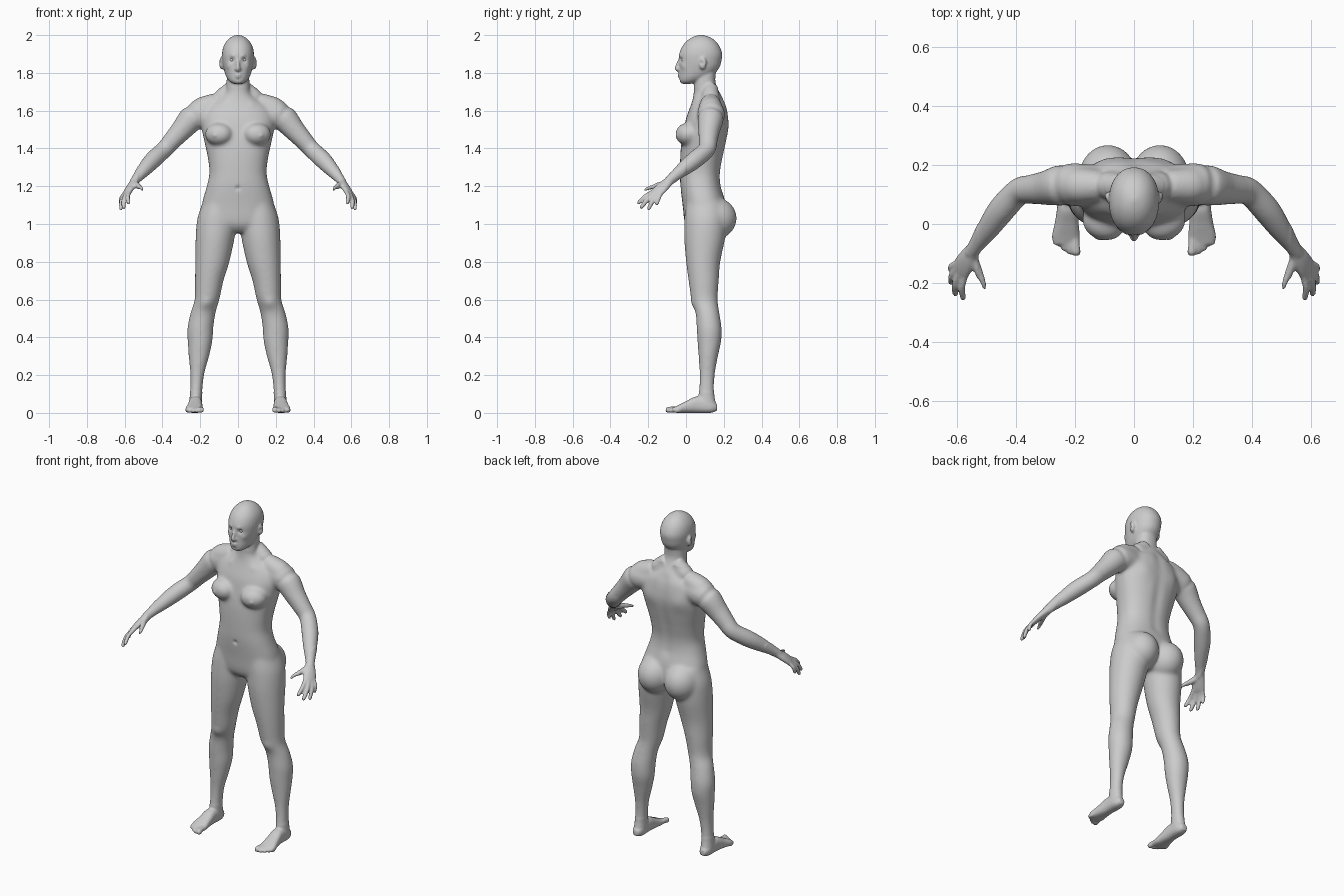
import bpy, bmesh, math
from mathutils import Vector, Matrix

bm = bmesh.new()
X, Y, Z = Vector((1, 0, 0)), Vector((0, 1, 0)), Vector((0, 0, 1))


def spline(rows, steps=5):
    """Catmull-Rom interpolation of section rows."""
    out = []
    for i in range(len(rows) - 1):
        a, b, c, d = rows[max(i - 1, 0)], rows[i], rows[i + 1], rows[min(i + 2, len(rows) - 1)]
        for k in range(steps):
            t = k / steps
            out.append([0.5 * (2 * q + (r - p) * t + (2 * p - 5 * q + 4 * r - s) * t * t
                               + (3 * q - p - 3 * r + s) * t ** 3) for p, q, r, s in zip(a, b, c, d)])
    return out + [list(rows[-1])]


def skin(rings):
    """Closed surface through rings of equal point count."""
    vs = [[bm.verts.new(p) for p in ring] for ring in rings]
    n = len(vs[0])
    for a, b in zip(vs, vs[1:]):
        for i in range(n):
            bm.faces.new((a[i], a[(i + 1) % n], b[(i + 1) % n], b[i]))
    bm.faces.new(vs[0][::-1])
    bm.faces.new(vs[-1])


def ring(c, u, v, a, b, e=2.0, n=28):
    pts = []
    for i in range(n):
        co, si = math.cos(math.tau * i / n), math.sin(math.tau * i / n)
        pts.append(c + u * a * math.copysign(abs(co) ** (2 / e), co)
                   + v * b * math.copysign(abs(si) ** (2 / e), si))
    return pts


def column(rows, e=2.0):
    """Rows of z, centre x, half width, front y, back y."""
    skin([ring(Vector((cx, (f + b) / 2, z)), X, Y, w, (b - f) / 2, e)
          for z, cx, w, f, b in spline(rows)])


def tube(rows):
    """Rows of x, y, z, radius."""
    pts = spline(rows)
    rings = []
    for i, p in enumerate(pts):
        t = (Vector(pts[min(i + 1, len(pts) - 1)][:3]) - Vector(pts[max(i - 1, 0)][:3])).normalized()
        u = t.cross(X if abs(t.x) < 0.8 else Y).normalized()
        rings.append(ring(Vector(p[:3]), u, t.cross(u), p[3], p[3], n=16))
    skin(rings)


def ball(c, r, tilt=0):
    m = Matrix.Translation(c) @ Matrix.Rotation(tilt, 4, 'Z') @ Matrix.Diagonal((*r, 1))
    bmesh.ops.create_uvsphere(bm, u_segments=28, v_segments=18, radius=1, matrix=m)


# leg
column([(1.12, .10, .085, 0, .2), (1.05, .11, .10, -.008, .215), (1.0, .115, .105, -.01, .215),
        (.92, .122, .103, -.01, .207), (.8, .136, .091, 0, .182), (.7, .152, .076, .013, .174),
        (.6, .164, .066, .028, .168), (.53, .185, .067, .05, .177), (.45, .199, .069, .056, .189),
        (.38, .201, .066, .06, .187), (.3, .207, .055, .066, .17), (.2, .216, .037, .071, .153),
        (.1, .222, .033, .067, .15), (.04, .224, .034, .06, .16), (.008, .224, .028, .07, .155)])

# foot and toes
skin([ring(Vector((cx, y, (t + b) / 2)), X, Z, w, (t - b) / 2, 2.5) for y, cx, w, t, b in spline([
    (.165, .224, .018, .045, .012), (.13, .224, .033, .07, 0), (.06, .225, .035, .088, 0),
    (0, .228, .041, .062, 0), (-.04, .231, .047, .042, 0), (-.07, .231, .042, .028, .002)])])
for bx, tx, ty, r in ((.2, .196, -.108, .016), (.217, .217, -.104, .0115), (.232, .236, -.092, .0115),
                      (.247, .253, -.076, .011), (.26, .268, -.058, .0105)):
    tube([(bx, -.03, .02, r), ((bx + tx) / 2, ty + .035, .02, r * .9),
          (tx, ty + .012, r, r), (tx, ty, r, r * .55)])

# buttock and breast
ball((.088, .15, 1.03), (.102, .119, .112))
ball((.102, .006, 1.475), (.075, .062, .06), .3)

# trapezius, shoulder and arm
tube([(.03, .13, 1.72, .04), (.11, .13, 1.648, .053), (.19, .13, 1.61, .063), (.23, .13, 1.59, .05)])
tube([(.13, .13, 1.585, .07), (.225, .133, 1.573, .074), (.30, .122, 1.495, .059),
      (.35, .117, 1.44, .051), (.39, .11, 1.395, .047), (.447, .05, 1.342, .048),
      (.49, -.01, 1.295, .041), (.53, -.068, 1.247, .029), (.552, -.1, 1.218, .024)])

# hand
u = Vector((.028, .045, -.012)).normalized()
d = Vector((.043, -.065, -.062)).normalized()
skin([ring(Vector(s[:3]), u, d.cross(u).normalized(), s[3], s[4]) for s in spline([
    (.54, -.083, 1.233, .025, .021), (.565, -.12, 1.2, .035, .02),
    (.583, -.147, 1.174, .038, .016), (.593, -.162, 1.16, .034, .011)])])
for k, t, r in (((.572, -.175, 1.172), (.58, -.257, 1.108), .0115),
                ((.588, -.165, 1.165), (.607, -.242, 1.083), .012),
                ((.597, -.148, 1.16), (.622, -.202, 1.075), .0115),
                ((.60, -.13, 1.162), (.624, -.157, 1.1), .0105)):
    k, t = Vector(k), Vector(t)
    base, mid = k - d * .03, k.lerp(t, .5) + Vector((.007, 0, .006))
    tube([(*base, r), (*k, r), (*mid, r), (*k.lerp(t, .9), r * .9), (*t, r * .55)])
tube([(.547, -.105, 1.215, .018), (.525, -.16, 1.2, .016), (.511, -.198, 1.19, .0135),
      (.506, -.216, 1.182, .012), (.504, -.226, 1.178, .007)])

# ear and nostril wing
ball((.085, .088, 1.852), (.014, .021, .034), -.35)
ball((.011, -.037, 1.819), (.008, .01, .007))

# mirror the paired parts
dup = bmesh.ops.duplicate(bm, geom=bm.verts[:] + bm.edges[:] + bm.faces[:])['geom']
for v in dup:
    if isinstance(v, bmesh.types.BMVert):
        v.co.x *= -1

# torso and neck
column([(.955, 0, .09, .03, .15), (1.0, 0, .185, -.005, .2), (1.1, 0, .192, -.018, .21),
        (1.2, 0, .166, -.03, .186), (1.27, 0, .152, -.032, .182), (1.35, 0, .16, -.031, .196),
        (1.42, 0, .175, -.026, .211), (1.5, 0, .192, -.012, .225), (1.56, 0, .195, 0, .225),
        (1.62, 0, .165, .022, .216), (1.66, 0, .105, .035, .2), (1.69, 0, .07, .04, .183),
        (1.72, 0, .063, .042, .166), (1.76, 0, .06, .043, .155), (1.82, 0, .058, .04, .16)], 2.3)

# head, nose, lips
column([(1.742, 0, .024, -.022, .025), (1.755, 0, .045, -.034, .075), (1.775, 0, .06, -.037, .12),
        (1.80, 0, .07, -.037, .155), (1.83, 0, .078, -.036, .178), (1.86, 0, .083, -.037, .187),
        (1.90, 0, .085, -.036, .192), (1.94, 0, .077, -.02, .178), (1.97, 0, .059, .005, .155),
        (1.99, 0, .036, .036, .124), (2.001, 0, .008, .07, .09)], 2.15)
tube([(0, -.028, 1.882, .007), (0, -.042, 1.85, .009), (0, -.047, 1.822, .0125), (0, -.034, 1.812, .008)])
ball((0, -.029, 1.791), (.022, .016, .006))
ball((0, -.028, 1.779), (.019, .016, .0065))

# fuse all parts into one skin
bmesh.ops.recalc_face_normals(bm, faces=bm.faces[:])
mesh = bpy.data.meshes.new("body")
bm.to_mesh(mesh)
bm.free()
body = bpy.data.objects.new("body", mesh)
bpy.context.collection.objects.link(body)
mod = body.modifiers.new("fuse", 'REMESH')
mod.mode, mod.voxel_size = 'VOXEL', .0058
mod = body.modifiers.new("soften", 'SMOOTH')
mod.factor, mod.iterations = .5, 4
skin_mesh = bpy.data.meshes.new_from_object(body.evaluated_get(bpy.context.evaluated_depsgraph_get()))
body.modifiers.clear()
body.data = skin_mesh
skin_mesh.name = "body_skin"

bm = bmesh.new()
bm.from_mesh(skin_mesh)
soft = [v for v in bm.verts if abs(v.co.x) < .53 and .11 < v.co.z < 1.715]
for _ in range(24):
    bmesh.ops.smooth_vert(bm, verts=soft, factor=.5, use_axis_x=True, use_axis_y=True, use_axis_z=True)

# sculpted dents and bumps: centre, radius, push
marks = [((.032, -.028, 1.869), .013, (0, .011, 0)),      # eye sockets
         ((.03, -.035, 1.891), .012, (0, -.005, 0)),      # brows
         ((.048, -.01, 1.835), .018, (.003, -.004, 0)),   # cheeks
         ((.1, .08, 1.853), .011, (-.008, 0, 0)),         # ear hollows
         ((.1, .215, 1.52), .05, (0, .006, 0)),           # shoulder blades
         ((.08, .02, 1.64), .018, (0, -.005, .002)),      # collarbones
         ((.168, .035, .58), .03, (0, -.006, 0)),         # kneecaps
         ((.125, -.05, 1.468), .012, (0, -.004, 0)),      # nipples
         ((0, -.03, 1.19), .012, (0, .008, 0)),           # navel
         ((0, -.035, 1.764), .01, (0, .004, 0))]          # chin fold
marks += [((0, .2, z / 100), .03, (0, -.005, 0)) for z in range(120, 165, 4)]  # spine
for c, r, push in marks:
    for s in ((1, -1) if c[0] else (1,)):
        cc, pp = Vector((c[0] * s, c[1], c[2])), Vector((push[0] * s, push[1], push[2]))
        for v in bm.verts:
            if abs(v.co.z - cc.z) < 2.5 * r:
                v.co += pp * math.exp(-(v.co - cc).length_squared / (r * r))
for v in bm.verts:
    v.co.z = max(v.co.z, 0)
bm.to_mesh(skin_mesh)
bm.free()
skin_mesh.shade_smooth()

# eyes
for name, s in (("left_eye", 1), ("right_eye", -1)):
    me = bpy.data.meshes.new(name)
    eb = bmesh.new()
    bmesh.ops.create_uvsphere(eb, u_segments=20, v_segments=12, radius=.0125,
                              matrix=Matrix.Translation((s * .032, -.0115, 1.869)))
    eb.to_mesh(me)
    eb.free()
    me.shade_smooth()
    bpy.context.collection.objects.link(bpy.data.objects.new(name, me))
